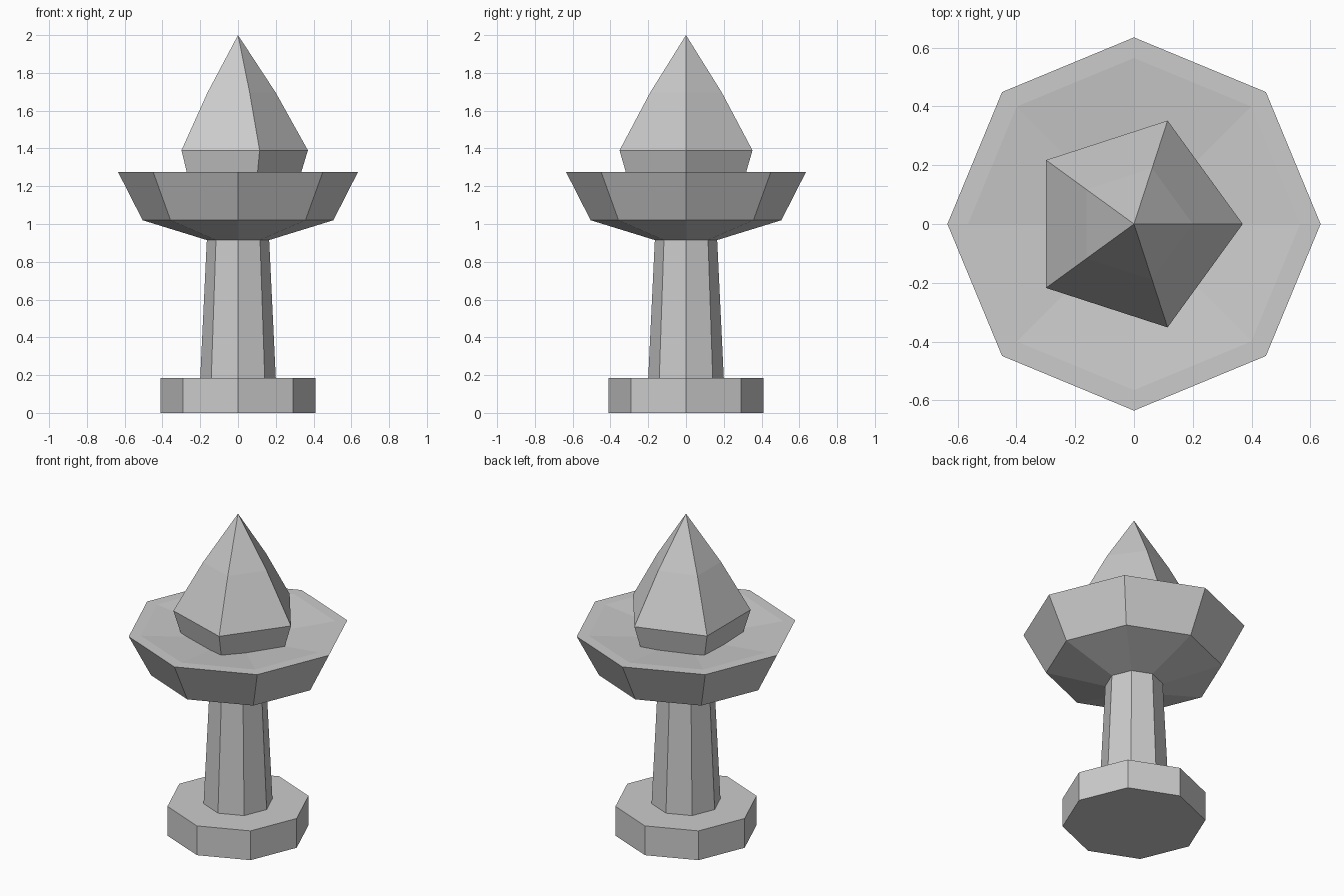
import bpy
import bmesh
from math import cos, sin, tau

cube = bpy.data.objects.get("Cube")
if cube:
    bpy.data.objects.remove(cube, do_unlink=True)

# Single plain stone colour
stone = bpy.data.materials.new("plain_grey")
stone.use_nodes = True
grey = (0.6, 0.6, 0.6, 1)
stone.diffuse_color = grey
stone.node_tree.nodes["Principled BSDF"].inputs["Base Color"].default_value = grey


def turned(name, sides, profile):
    """Turn a (radius, height) profile, listed bottom to top, into a faceted solid."""
    bm = bmesh.new()
    rings = []
    for r, z in profile:
        if r == 0:
            rings.append([bm.verts.new((0, 0, z))] * sides)
        else:
            rings.append([bm.verts.new((r * cos(tau * i / sides), r * sin(tau * i / sides), z))
                          for i in range(sides)])
    for low, high in zip(rings, rings[1:]):
        for i in range(sides):
            j = (i + 1) % sides
            corners = dict.fromkeys((low[i], low[j], high[j], high[i]))
            bm.faces.new(list(corners))
    # Close the open ends
    if profile[0][0]:
        bm.faces.new(rings[0][::-1])
    if profile[-1][0]:
        bm.faces.new(rings[-1])
    bmesh.ops.recalc_face_normals(bm, faces=bm.faces)
    mesh = bpy.data.meshes.new(name)
    bm.to_mesh(mesh)
    bm.free()
    mesh.materials.append(stone)
    obj = bpy.data.objects.new(name, mesh)
    bpy.context.collection.objects.link(obj)
    return obj


# Octagonal foot and tapering column
turned("foot", 8, [(0.41, 0), (0.41, 0.185)])
turned("column", 8, [(0.2, 0.185), (0.165, 0.915)])

# Flared bowl with a flat rim and a shallow dished top
turned("bowl", 8, [(0.165, 0.915), (0.505, 1.02), (0.635, 1.275),
                   (0.565, 1.275), (0, 1.215)])

# Five-sided flame resting in the dish
turned("flame", 5, [(0.32, 1.225), (0.37, 1.39), (0.2, 1.695), (0, 2)])
